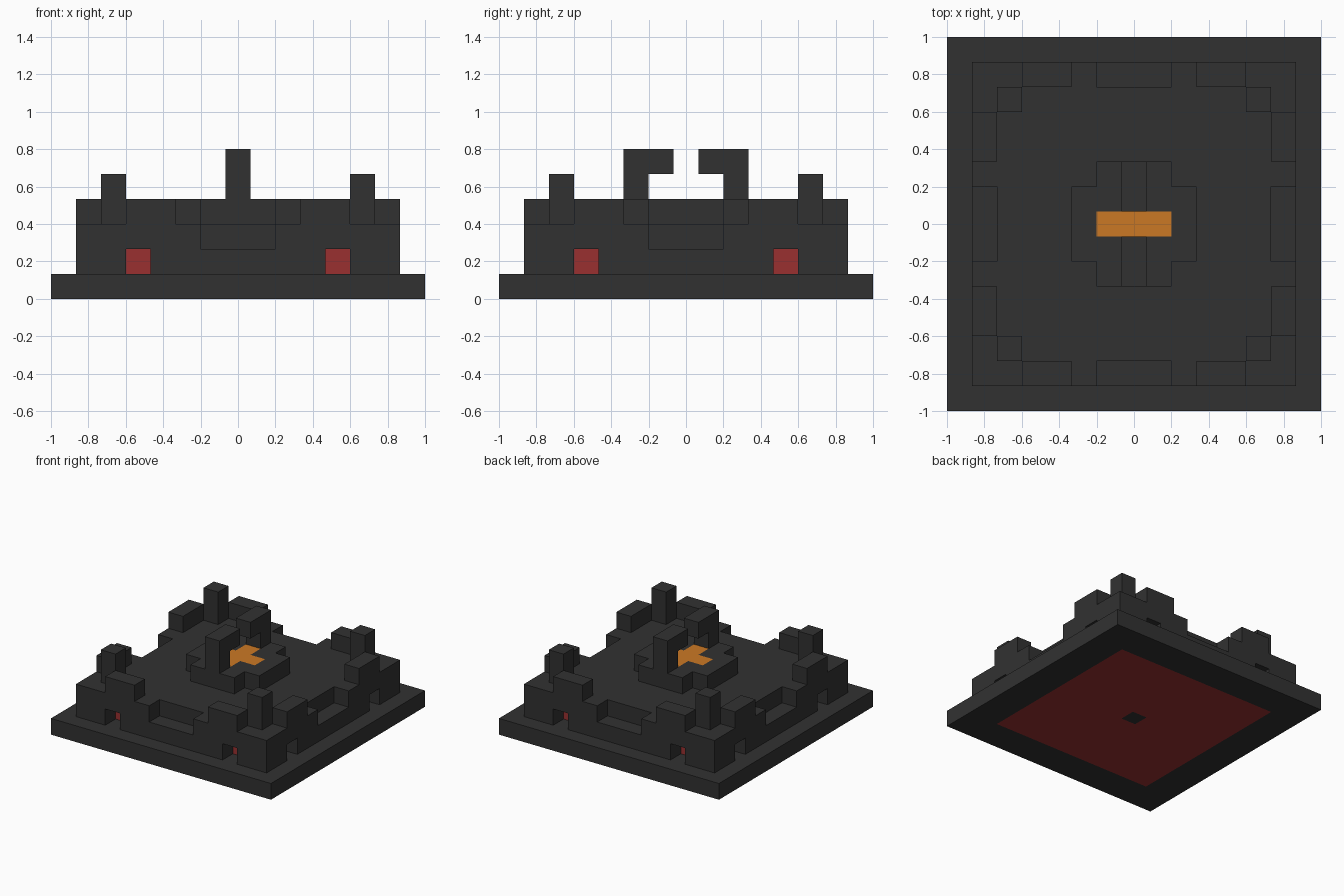
import bpy
import bmesh
from mathutils import Vector

if "Cube" in bpy.data.objects:
    bpy.data.objects.remove(bpy.data.objects["Cube"], do_unlink=True)

N = 15            # blocks along each side
U = 2 / N         # block size
LAST = N - 1
MID = N // 2


def material(name, rgb):
    m = bpy.data.materials.new(name)
    m.use_nodes = True
    m.diffuse_color = (*rgb, 1)
    m.node_tree.nodes["Principled BSDF"].inputs["Base Color"].default_value = (*rgb, 1)
    return m


STONE = material("charcoal", (0.031, 0.031, 0.031))
RED = material("dark red", (0.319, 0.03, 0.03))
ORANGE = material("orange", (0.6, 0.19, 0.018))


def fill(xs, ys, zs):
    return {(x, y, z) for x in xs for y in ys for z in zs}


def four_ways(cells):
    """Repeat blocks on all four sides by quarter turns."""
    out = set()
    for _ in range(4):
        out |= cells
        cells = {(LAST - y, x, z) for x, y, z in cells}
    return out


inner = range(2, LAST - 1)
parts = {}

# Base slab with a coloured panel let into its underside
panel = fill(inner, inner, [0]) - {(MID, MID, 0)}
parts["base"] = (fill(range(N), range(N), [0]) - panel, STONE)
parts["bottom_panel"] = (panel, RED)

# Raised platform: glowing core under a stone floor
parts["core"] = (fill(inner, inner, [1]), RED)
parts["platform_floor"] = (fill(inner, inner, [2]), STONE)

# Outer wall: low middle, paired battlements, small openings at the foot
side = fill(range(1, LAST), [1], [1, 2])
side -= fill(range(MID - 1, MID + 2), [1], [2])
side -= fill([3, LAST - 3], [1], [1])
parts["outer_wall"] = (four_ways(side), STONE)
parts["battlements"] = (four_ways(fill([3, 4, 10, 11], [1], [3])), STONE)

# Corner pillars
parts["corner_pillars"] = (four_ways(fill([2], [2], [3, 4])), STONE)

# Central dais with a cross-shaped fire set flush in the top
ring = range(MID - 2, MID + 3)
dais = fill(ring, ring, [3]) - four_ways({(MID - 2, MID - 2, 3)})
cross = four_ways({(MID, MID, 3), (MID + 1, MID, 3)})
parts["dais"] = (dais - cross, STONE)
parts["fire_cross"] = (cross, ORANGE)

# Hooked posts reaching over the fire
for name, s in (("front_hook", -1), ("back_hook", 1)):
    hook = fill([MID], [MID + 2 * s], [4, 5]) | {(MID, MID + s, 5)}
    parts[name] = (hook, STONE)

solid = set().union(*(cells for cells, _ in parts.values()))


def build(name, cells, mat):
    """Make the outer skin of a group of blocks, leaving out hidden faces."""
    bm = bmesh.new()
    for cell in sorted(cells):
        for axis in range(3):
            for s in (-1, 1):
                n = Vector((0, 0, 0))
                n[axis] = s
                if tuple(int(c + d) for c, d in zip(cell, n)) in solid:
                    continue
                u, v = Vector((0, 0, 0)), Vector((0, 0, 0))
                u[(axis + 1) % 3] = 1
                v = n.cross(u)
                mid = Vector(cell) + Vector((0.5, 0.5, 0.5)) + n / 2
                quad = [mid + (a * u + b * v) / 2
                        for a, b in ((-1, -1), (1, -1), (1, 1), (-1, 1))]
                bm.faces.new([bm.verts.new((p - Vector((N / 2, N / 2, 0))) * U)
                              for p in quad])
    bmesh.ops.remove_doubles(bm, verts=bm.verts, dist=U / 100)
    bmesh.ops.dissolve_limit(bm, angle_limit=0.01, verts=bm.verts, edges=bm.edges)
    mesh = bpy.data.meshes.new(name)
    bm.to_mesh(mesh)
    bm.free()
    mesh.materials.append(mat)
    bpy.context.collection.objects.link(bpy.data.objects.new(name, mesh))


for name, (cells, mat) in parts.items():
    build(name, cells, mat)
